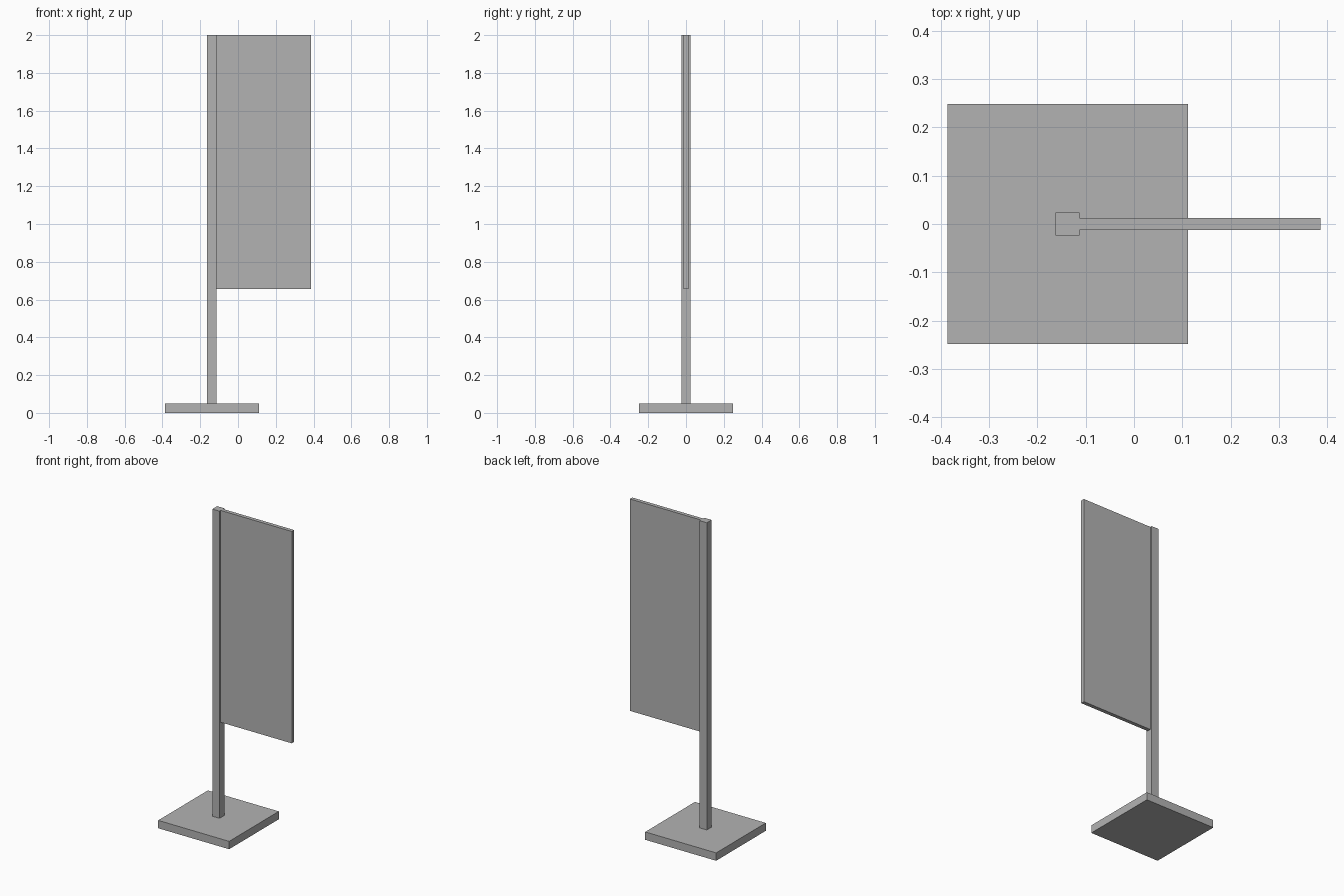
import bpy

cube = bpy.data.objects.get("Cube")
if cube:
    bpy.data.objects.remove(cube, do_unlink=True)

# Single flat grey for the whole stand
grey = bpy.data.materials.new("plain_grey")
grey.use_nodes = True
colour = (0.45, 0.45, 0.45, 1)
grey.diffuse_color = colour
grey.node_tree.nodes["Principled BSDF"].inputs["Base Color"].default_value = colour


def box(name, low, high):
    """Add a box spanning two opposite corners."""
    centre = [(a + b) / 2 for a, b in zip(low, high)]
    bpy.ops.mesh.primitive_cube_add(size=1, location=centre)
    part = bpy.context.object
    part.name = name
    part.scale = [b - a for a, b in zip(low, high)]
    bpy.ops.object.transform_apply(location=False, rotation=False, scale=True)
    part.data.materials.append(grey)
    return part


base_top = 0.05
pole_left = -0.113

# Square foot, upright pole and the banner hung from its left side
box("base", (-0.386, -0.249, 0), (0.112, 0.249, base_top))
box("pole", (-0.163, -0.024, base_top), (pole_left, 0.024, 2))
box("banner_panel", (pole_left, -0.012, 0.655), (0.386, 0.012, 2))
